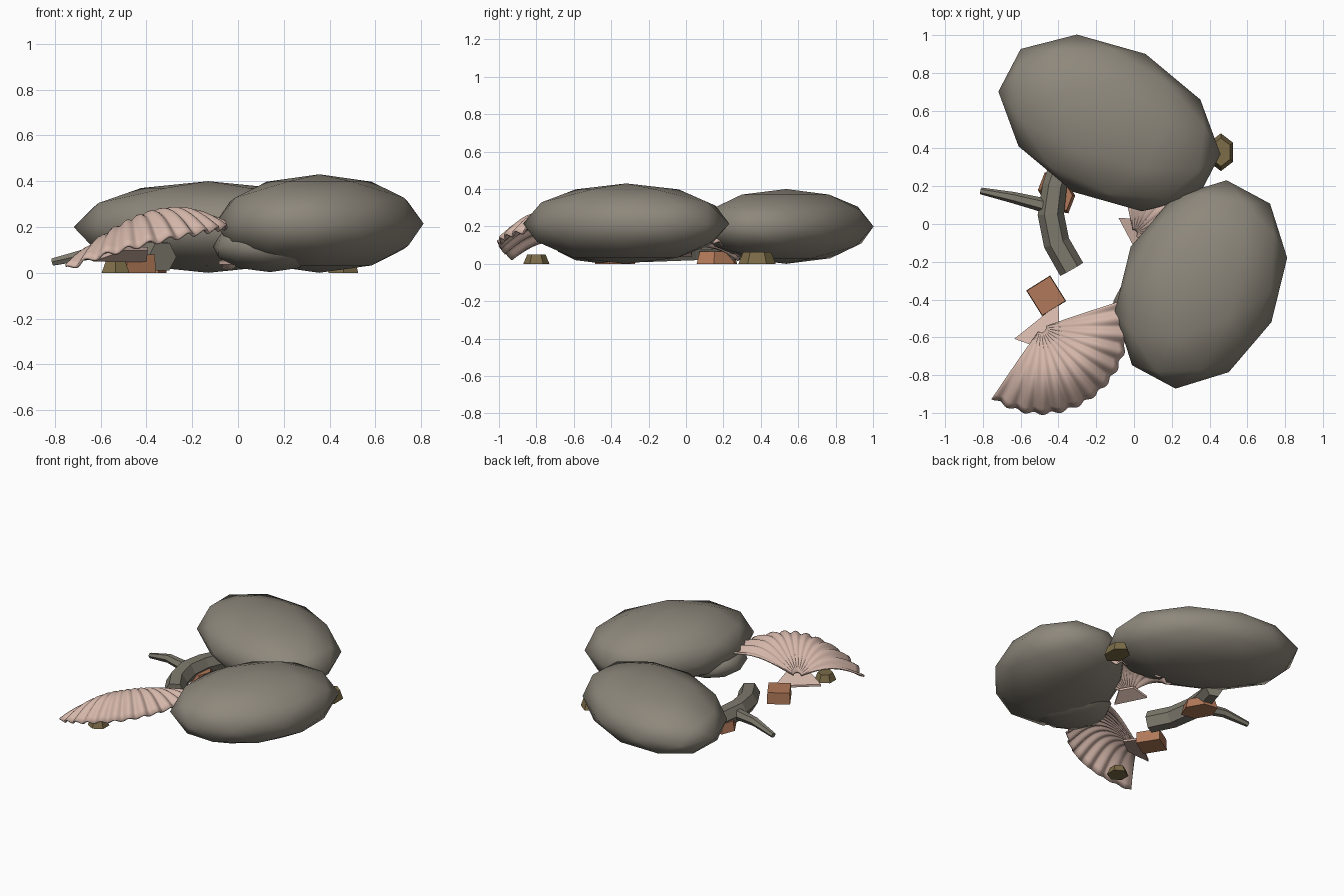
import bpy, bmesh, math
from mathutils import Matrix, Vector

old = bpy.data.objects.get("Cube")
if old:
    bpy.data.objects.remove(old, do_unlink=True)


def material(name, rgb):
    m = bpy.data.materials.new(name)
    m.use_nodes = True
    m.diffuse_color = (*rgb, 1)
    m.node_tree.nodes["Principled BSDF"].inputs["Base Color"].default_value = (*rgb, 1)
    m.node_tree.nodes["Principled BSDF"].inputs["Roughness"].default_value = 0.8
    return m


STONE = material("stone grey", (0.27, 0.245, 0.2))
WOOD = material("driftwood grey", (0.21, 0.195, 0.155))
PINK = material("shell pink", (0.66, 0.47, 0.4))
RUST = material("rust orange", (0.44, 0.19, 0.1))
OLIVE = material("olive brown", (0.2, 0.15, 0.065))


def finish(bm, name, mat, smooth=True):
    bmesh.ops.recalc_face_normals(bm, faces=bm.faces)
    for f in bm.faces:
        f.smooth = smooth
    mesh = bpy.data.meshes.new(name)
    bm.to_mesh(mesh)
    bm.free()
    mesh.materials.append(mat)
    ob = bpy.data.objects.new(name, mesh)
    bpy.context.collection.objects.link(ob)
    return ob


def boulder(name, centre, u, v, height):
    """Low-poly ellipsoid spanned by two ground axes and a half height."""
    bm = bmesh.new()
    bmesh.ops.create_icosphere(bm, subdivisions=2, radius=1)
    bm.transform(Matrix.Rotation(math.radians(18), 4, 'Z'))
    for p in bm.verts:
        x, y, z = p.co
        p.co = Vector(centre) + Vector((*u, 0)) * x + Vector((*v, 0)) * y + Vector((0, 0, height * z))
    return finish(bm, name, STONE)


def branch(name, points, radii):
    """Six-sided tube along a path, flat shaded."""
    bm = bmesh.new()
    pts = [Vector(p) for p in points]
    rings = []
    for i, (p, r) in enumerate(zip(pts, radii)):
        d = (pts[min(i + 1, len(pts) - 1)] - pts[max(i - 1, 0)]).normalized()
        side = d.cross(Vector((0, 0, 1))).normalized()
        up = side.cross(d)
        rings.append([bm.verts.new(p + r * (side * math.cos(k * math.pi / 3) + up * math.sin(k * math.pi / 3)))
                      for k in range(6)])
    for a, b in zip(rings, rings[1:]):
        for k in range(6):
            bm.faces.new((a[k], a[(k + 1) % 6], b[(k + 1) % 6], b[k]))
    bm.faces.new(rings[0])
    bm.faces.new(rings[-1])
    return finish(bm, name, WOOD, False)


def pebble(name, mat, centre, size, sides, angle, taper):
    """Squat tapered prism resting on the ground."""
    bm = bmesh.new()
    bmesh.ops.create_cone(bm, cap_ends=True, segments=sides, radius1=0.5, radius2=0.5 * taper, depth=1)
    if sides == 4:
        bm.transform(Matrix.Rotation(math.pi / 4, 4, 'Z') @ Matrix.Scale(math.sqrt(2), 4))
        for p in bm.verts:
            p.co.z = math.copysign(0.5, p.co.z)
    bm.transform(Matrix.Translation((centre[0], centre[1], size[2] / 2))
                 @ Matrix.Rotation(math.radians(angle), 4, 'Z') @ Matrix.Diagonal((*size, 1)))
    return finish(bm, name, mat, False)


def shell(name, hinge, axis, width, scale):
    """Ribbed, domed fan that is lower on one side, with a flat hinge plate."""
    h = Vector(hinge)
    a, w, up = Vector((*axis, 0)), Vector((*width, 0)), Vector((0, 0, 1))
    cols, rows, ribs = 96, 14, 12
    bm = bmesh.new()
    grid = []
    for j in range(rows + 1):
        t = 0.06 + 0.94 * j / rows
        row = []
        for i in range(cols + 1):
            s = 2 * i / cols - 1
            ang = math.radians(72) * s
            wave = math.cos(math.pi * ribs * (s + 1))
            r = 0.45 * t * (1 + 0.018 * t * wave)
            edge = 0.165 + 0.09 * s - 0.055 * s * s
            z = h.z + (edge - h.z) * t ** 1.3
            z += 0.14 * math.sin(math.pi * t ** 1.15) * (1 - 0.65 * s * s) + 0.011 * t * wave
            p = h + scale * r * (a * math.cos(ang) + w * math.sin(ang))
            p.z = z * (scale if scale < 1 else 1)
            row.append(bm.verts.new(p))
        grid.append(row)
    for j in range(rows):
        for i in range(cols):
            bm.faces.new((grid[j][i], grid[j][i + 1], grid[j + 1][i + 1], grid[j + 1][i]))
    fan = finish(bm, name + "_fan", PINK)
    thick = fan.modifiers.new("thickness", 'SOLIDIFY')
    thick.thickness = 0.012
    thick.offset = 0

    # Hinge plate
    bm = bmesh.new()
    outline = [(-0.15, -0.04), (0.15, -0.05), (0.06, 0.08), (-0.07, 0.08)]
    base = h.copy()
    base.z = 0.065 * scale
    face = bm.faces.new([bm.verts.new(base + scale * (w * x + a * y + up * y * 0.4)) for x, y in outline])
    ext = bmesh.ops.extrude_face_region(bm, geom=[face])
    bmesh.ops.translate(bm, vec=(0, 0, 0.015),
                        verts=[g for g in ext["geom"] if isinstance(g, bmesh.types.BMVert)])
    finish(bm, name + "_hinge", PINK, False)


# Boulders
boulder("back_boulder", (-0.13, 0.535, 0.2), (0.588, -0.166), (0.01, 0.438), 0.2)
boulder("front_boulder", (0.355, -0.32, 0.215), (0.456, 0.141), (-0.006, 0.534), 0.215)
boulder("small_boulder", (0.14, -0.46, 0.115), (0.25, -0.05), (0.04, 0.25), 0.112)

# Driftwood with one side twig
branch("driftwood", [(-0.37, 0.36, 0.07), (-0.42, 0.2, 0.08), (-0.44, 0.05, 0.08),
                     (-0.41, -0.1, 0.075), (-0.33, -0.24, 0.07)], [0.06, 0.065, 0.07, 0.07, 0.07])
branch("side_twig", [(-0.44, 0.09, 0.08), (-0.64, 0.14, 0.085), (-0.81, 0.175, 0.047)],
       [0.04, 0.03, 0.018])

# Shells
shell("front_shell", (-0.49, -0.55, 0.1), (0.6, -0.8), (0.8, 0.6), 1.0)
shell("hidden_shell", (0.0, -0.05, 0.1), (0.87, 0.5), (0.5, -0.87), 0.75)

# Pebbles
pebble("rust_block", RUST, (-0.465, -0.38), (0.15, 0.16, 0.08), 4, 32, 0.96)
pebble("rust_pebble", RUST, (-0.41, 0.165), (0.18, 0.25, 0.065), 6, 30, 0.85)
pebble("front_olive_pebble", OLIVE, (-0.535, -0.8), (0.14, 0.14, 0.05), 6, 0, 0.7)
pebble("back_olive_pebble", OLIVE, (0.46, 0.38), (0.15, 0.2, 0.062), 6, 0, 0.75)
